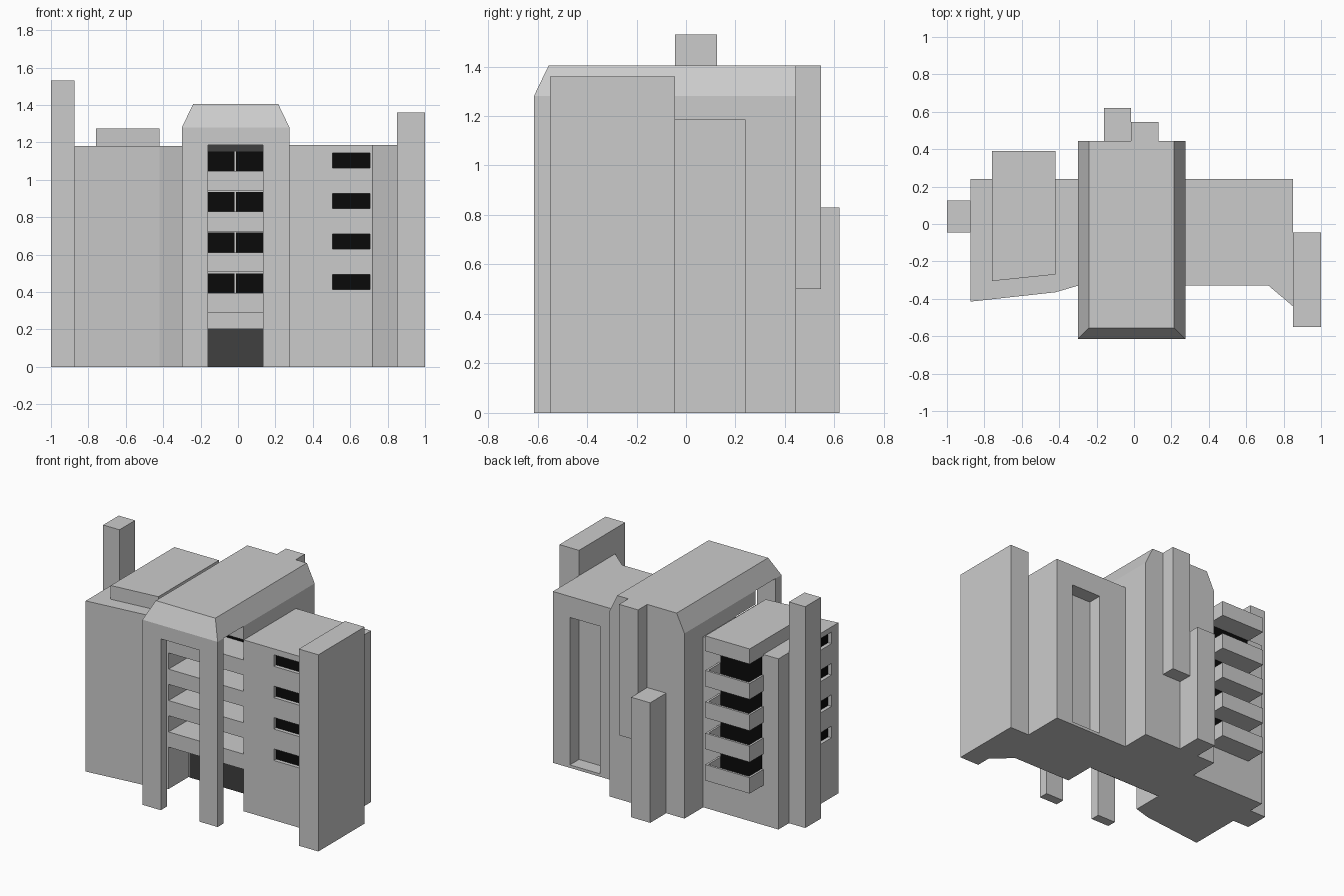
import bpy, bmesh

if "Cube" in bpy.data.objects:
    bpy.data.objects.remove(bpy.data.objects["Cube"])


def material(name, v):
    m = bpy.data.materials.new(name)
    m.diffuse_color = (v, v, v, 1)
    m.use_nodes = True
    m.node_tree.nodes["Principled BSDF"].inputs["Base Color"].default_value = m.diffuse_color
    return m


BLACK = material("black_glass", 0.003)
DARK = material("dark_grey", 0.05)


def loft(name, low, high, z0, z1, mat=None):
    """Solid between two matching footprints at heights z0 and z1."""
    bm = bmesh.new()
    a = [bm.verts.new((x, y, z0)) for x, y in low]
    b = [bm.verts.new((x, y, z1)) for x, y in high]
    n = len(a)
    bm.faces.new(a[::-1])
    bm.faces.new(b)
    for i in range(n):
        j = (i + 1) % n
        bm.faces.new((a[i], a[j], b[j], b[i]))
    bmesh.ops.recalc_face_normals(bm, faces=bm.faces)
    me = bpy.data.meshes.new(name)
    bm.to_mesh(me)
    bm.free()
    ob = bpy.data.objects.new(name, me)
    bpy.context.collection.objects.link(ob)
    if mat:
        me.materials.append(mat)
    return ob


def prism(name, pts, z0, z1, mat=None):
    return loft(name, pts, pts, z0, z1, mat)


def box(name, x0, x1, y0, y1, z0, z1, mat=None):
    return prism(name, [(x0, y0), (x1, y0), (x1, y1), (x0, y1)], z0, z1, mat)


def cut(target, cutter):
    cutter.hide_render = True
    cutter.hide_viewport = True
    mod = target.modifiers.new("cut", 'BOOLEAN')
    mod.operation = 'DIFFERENCE'
    mod.solver = 'EXACT'
    mod.object = cutter


STEP = 0.217
floors = [0.29 + STEP * i for i in range(4)]

# side wings
left = prism("left_wing", [(-0.875, -0.415), (-0.42, -0.365), (-0.3, -0.33),
                           (-0.3, 0.24), (-0.875, 0.24)], 0, 1.18)
right = prism("right_wing", [(0.275, -0.33), (0.72, -0.33), (0.85, -0.44),
                             (0.85, 0.24), (0.275, 0.24)], 0, 1.185)
box("right_pillar", 0.85, 1.0, -0.55, -0.045, 0, 1.36)
box("chimney", -1.0, -0.875, -0.045, 0.125, 0, 1.53)

# tall niche in the back of the right wing
cut(right, box("niche_cutter", 0.49, 0.72, 0.14, 0.3, 0.02, 1.04))

# recessed wing windows
for i, z in enumerate(floors):
    lo, hi = z + 0.123, z + 0.203
    cut(right, box(f"right_window_cutter_{i}", 0.505, 0.705, -0.4, -0.30, lo, hi))
    box(f"right_window_{i}", 0.505, 0.705, -0.305, -0.29, lo, hi, BLACK)
    cut(left, box(f"left_window_cutter_{i}", -0.95, -0.845, -0.34, -0.14, lo, hi))
    box(f"left_window_{i}", -0.85, -0.835, -0.34, -0.14, lo, hi, BLACK)

# central core, flared roof and front portal
box("core", -0.3, 0.275, -0.11, 0.445, 0, 1.28)
box("core_lintel", -0.3, 0.275, -0.33, -0.11, 1.185, 1.28)
loft("core_roof", [(-0.3, -0.615), (0.275, -0.615), (0.275, 0.445), (-0.3, 0.445)],
     [(-0.24, -0.555), (0.215, -0.555), (0.215, 0.445), (-0.24, 0.445)], 1.28, 1.405)
box("portal_beam", -0.3, 0.275, -0.615, -0.55, 1.185, 1.28)
for side, x in (("left", -0.3), ("right", 0.135)):
    box(f"portal_leg_{side}", x, x + 0.14, -0.615, -0.55, 0, 1.185)

# front loggia: slabs, paired windows, entrance
for i, z in enumerate(floors):
    box(f"loggia_slab_{i}", -0.3, 0.275, -0.33, -0.11, z, z + 0.105)
    for side, x0, x1 in (("left", -0.29, -0.02), ("right", -0.01, 0.265)):
        box(f"loggia_window_{side}_{i}", x0, x1, -0.114, -0.10,
            z + 0.105, z + 0.21, BLACK)
box("loggia_top_band", -0.3, 0.275, -0.115, -0.10, 1.15, 1.185, DARK)
box("entrance", -0.29, 0.265, -0.114, -0.10, 0, 0.205, DARK)

# back shafts
box("hanging_shaft", -0.015, 0.13, 0.445, 0.545, 0.5, 1.405)
box("low_shaft", -0.16, -0.015, 0.445, 0.62, 0, 0.83)

# left roof slab, back balconies and their tall window
prism("left_roof_slab", [(-0.76, -0.305), (-0.42, -0.27), (-0.42, 0.39), (-0.76, 0.39)],
      1.17, 1.275)
box("back_window", -0.75, -0.435, 0.23, 0.244, 0.28, 1.17, BLACK)
for i, z in enumerate(floors):
    tray = box(f"back_balcony_{i}", -0.76, -0.42, 0.24, 0.39, z - 0.015, z + 0.095)
    cut(tray, box(f"balcony_cutter_{i}", -0.745, -0.435, 0.2, 0.375, z + 0.005, z + 0.2))
